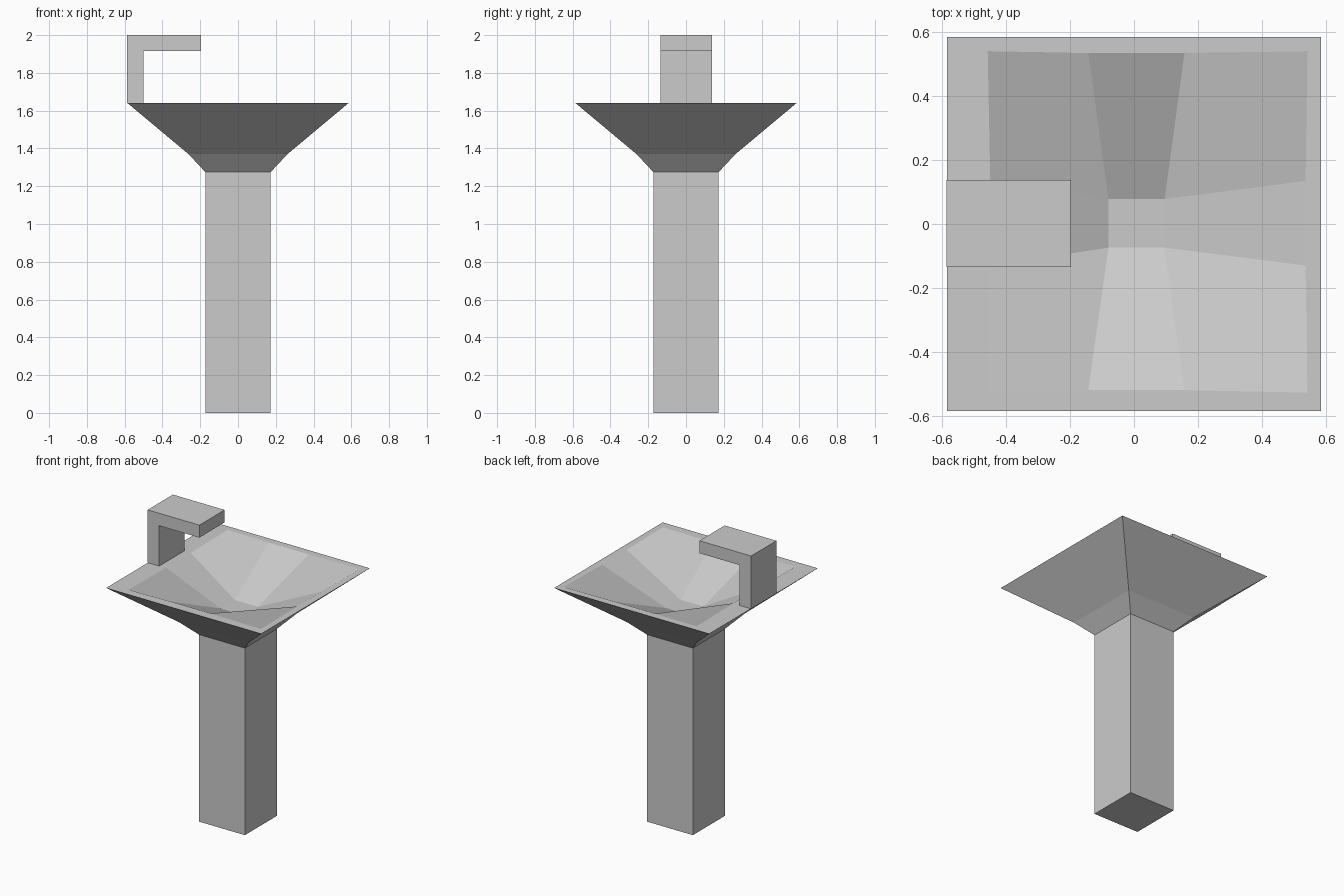
import bpy, bmesh

if "Cube" in bpy.data.objects:
    bpy.data.objects.remove(bpy.data.objects["Cube"])


def make_object(name, bm):
    bmesh.ops.recalc_face_normals(bm, faces=bm.faces)
    mesh = bpy.data.meshes.new(name)
    bm.to_mesh(mesh)
    bm.free()
    obj = bpy.data.objects.new(name, mesh)
    bpy.context.collection.objects.link(obj)
    return obj


def ring(bm, half, z):
    return [bm.verts.new((sx * half, sy * half, z))
            for sx, sy in ((-1, -1), (1, -1), (1, 1), (-1, 1))]


# Pedestal and flared basin: stacked square sections
RIM_Z, BOWL_Z = 1.64, 1.44
bm = bmesh.new()
rings = [ring(bm, h, z) for h, z in
         ((0.173, 0), (0.173, 1.275), (0.262, 1.37), (0.585, RIM_Z))]
bm.faces.new(rings[0])
for low, high in zip(rings, rings[1:]):
    for i in range(4):
        j = (i + 1) % 4
        bm.faces.new((low[i], low[j], high[j], high[i]))

# Bowl: a 3 x 3 grid of quads with its four middle points sunk
rows = [
    ((-0.458, -0.528), (-0.143, -0.52), (0.158, -0.52), (0.543, -0.528)),
    ((-0.45, -0.13), (-0.08, -0.074), (0.096, -0.074), (0.537, -0.13)),
    ((-0.45, 0.135), (-0.08, 0.078), (0.096, 0.078), (0.537, 0.135)),
    ((-0.458, 0.541), (-0.143, 0.535), (0.158, 0.535), (0.543, 0.541)),
]
grid = [[bm.verts.new((x, y, BOWL_Z if r in (1, 2) and c in (1, 2) else RIM_Z))
         for c, (x, y) in enumerate(row)] for r, row in enumerate(rows)]
for r in range(3):
    for c in range(3):
        bm.faces.new((grid[r][c], grid[r][c + 1],
                      grid[r + 1][c + 1], grid[r + 1][c]))

# Flat rim between the outer square and the bowl opening
sides = [grid[0], [row[3] for row in grid], grid[3][::-1],
         [row[0] for row in grid][::-1]]
top = rings[-1]
for i, side in enumerate(sides):
    bm.faces.new([top[i], top[(i + 1) % 4]] + side[::-1])
make_object("basin_and_pedestal", bm)

# Tap: an upside-down L profile extruded across y
profile = [(-0.587, RIM_Z), (-0.5, RIM_Z), (-0.5, 1.915),
           (-0.197, 1.915), (-0.197, 2.0), (-0.587, 2.0)]
bm = bmesh.new()
face = bm.faces.new([bm.verts.new((x, -0.135, z)) for x, z in profile])
out = bmesh.ops.extrude_face_region(bm, geom=[face], use_keep_orig=True)
for v in out["geom"]:
    if isinstance(v, bmesh.types.BMVert):
        v.co.y = 0.137
make_object("tap", bm)
